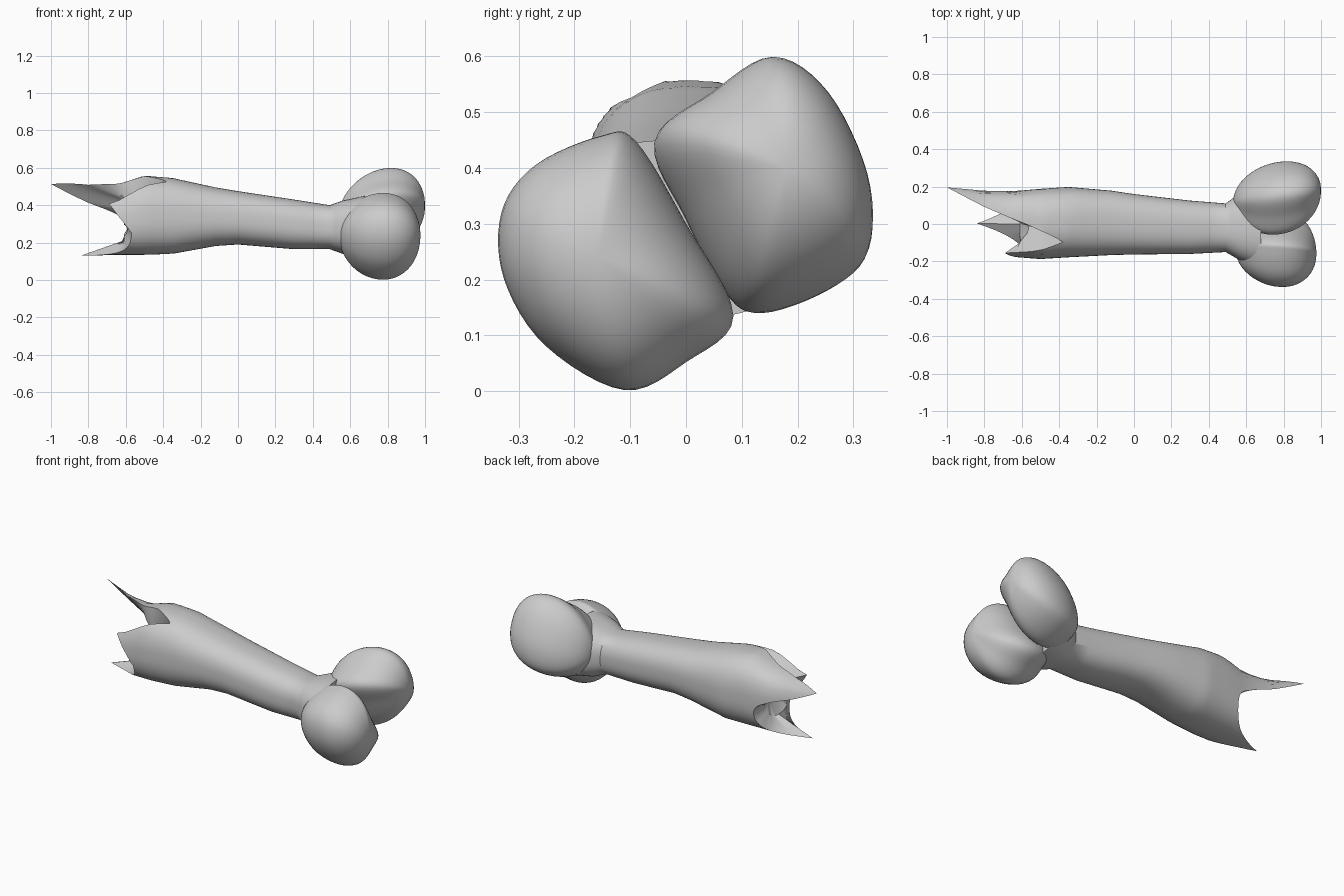
import bpy, bmesh
from math import cos, sin, radians, pi
from mathutils import Vector

if "Cube" in bpy.data.objects:
    bpy.data.objects.remove(bpy.data.objects["Cube"])

N = 72


def loft(name, rings, angle):
    """Skin closed rings of equal length; close both ends with fans."""
    bm = bmesh.new()
    loops = [[bm.verts.new(p) for p in r] for r in rings]
    for a, b in zip(loops, loops[1:]):
        for i in range(len(a)):
            j = (i + 1) % len(a)
            bm.faces.new((a[i], a[j], b[j], b[i]))
    for loop in (loops[0], loops[-1]):
        mid = bm.verts.new(sum((v.co for v in loop), Vector()) / len(loop))
        for i in range(len(loop)):
            bm.faces.new((loop[i], loop[(i + 1) % len(loop)], mid))
    bmesh.ops.recalc_face_normals(bm, faces=bm.faces)
    me = bpy.data.meshes.new(name)
    bm.to_mesh(me)
    bm.free()
    ob = bpy.data.objects.new(name, me)
    bpy.context.collection.objects.link(ob)
    bpy.ops.object.select_all(action='DESELECT')
    ob.select_set(True)
    bpy.context.view_layer.objects.active = ob
    bpy.ops.object.shade_smooth_by_angle(angle=radians(angle))
    return ob


# Shaft stations: x, y min, y max, z min, z max
STATIONS = [(0.68, -0.24, 0.22, 0.13, 0.45), (0.56, -0.19, 0.16, 0.14, 0.425),
            (0.49, -0.15, 0.11, 0.165, 0.40), (0.3, -0.16, 0.125, 0.165, 0.43),
            (0.0, -0.163, 0.16, 0.19, 0.475), (-0.12, -0.166, 0.178, 0.182, 0.495),
            (-0.35, -0.178, 0.198, 0.14, 0.545), (-0.5, -0.188, 0.188, 0.135, 0.555),
            (-0.64, -0.178, 0.175, 0.135, 0.505), (-0.8, -0.175, 0.178, 0.13, 0.5),
            (-1.0, -0.175, 0.2, 0.13, 0.53)]


def section(x):
    for a, b in zip(STATIONS, STATIONS[1:]):
        if x >= b[0]:
            t = min(1, max(0, (a[0] - x) / (a[0] - b[0])))
            return [p + (q - p) * t for p, q in zip(a[1:], b[1:])]
    return STATIONS[-1][1:]


def on_shaft(x, deg, scale=1.0):
    y0, y1, z0, z1 = section(x)
    a, b, c, s = (y1 - y0) / 2, (z1 - z0) / 2, cos(radians(deg)), sin(radians(deg))
    r = scale * (abs(c / a) ** 2.5 + abs(s / b) ** 2.5) ** (-1 / 2.5)
    return Vector((x, (y0 + y1) / 2 + r * c, (z0 + z1) / 2 + r * s))


# Broken edge, alternating splinter tips and notches: angle, x, radial scale, falloff
BREAK = [(45, -1.0, 1.25, 1.25), (120, -0.38, 1, 1.0), (150, -0.69, 0.95, 1.0),
         (205, -0.57, 1, 2.6), (270, -0.84, 1, 2.2), (340, -0.57, 1, 2.2),
         (405, -1.0, 1.25, 1)]


def broken_edge(deg):
    if deg < 45:
        deg += 360
    for i, (p, q) in enumerate(zip(BREAK, BREAK[1:])):
        if deg <= q[0]:
            tip, notch = (p, q) if i % 2 == 0 else (q, p)
            u = (abs(deg - notch[0]) / (q[0] - p[0])) ** p[3]
            return notch[1] + (tip[1] - notch[1]) * u, 1 + (tip[2] - 1) * u * u


degs = [i * 360 / N for i in range(N)]
edge = [broken_edge(d) for d in degs]
rings = [[on_shaft(x, d) for d in degs]
         for x in (0.68, 0.62, 0.56, 0.52, 0.49, 0.4, 0.3, 0.15, 0.0, -0.12, -0.2, -0.28)]
for k in range(1, 11):
    t = k / 10
    rings.append([on_shaft(-0.28 + (x + 0.28) * t, d, 1 + (s - 1) * t * t)
                  for d, (x, s) in zip(degs, edge)])
# solid wedge-shaped inside of the break
for lim, scale in ((-0.61, 0.6), (-0.57, 0.3)):
    rings.append([on_shaft(max(x - 0.02, lim), d, scale) for d, (x, s) in zip(degs, edge)])
loft("shaft", rings, 38)


def smooth_outline(pts, per=6):
    """Closed Catmull-Rom curve through 2D points."""
    out, n = [], len(pts)
    P = [Vector(p) for p in pts]
    for i in range(n):
        a, b, c, d = (P[(i + k) % n] for k in (-1, 0, 1, 2))
        for j in range(per):
            t = j / per
            out.append(0.5 * (2 * b + (c - a) * t + (2 * a - 5 * b + 4 * c - d) * t * t
                              + (3 * b - a - 3 * c + d) * t ** 3))
    return out


def knob(name, outline, x0, peak, x1, lean, power=2.1):
    """Rounded lump: the end outline swept along x with a domed profile."""
    pts = smooth_outline(outline)
    mid = sum(pts, Vector((0, 0))) / len(pts)
    rings, steps = [], 24
    for k in range(steps + 1):
        u = -cos(pi * (0.02 + 0.96 * k / steps))
        pw = power if u > 0 else 1.95
        f = (1 - abs(u) ** pw) ** (1 / pw)
        c = mid + Vector(lean) * u
        x = peak + u * (x1 - peak if u > 0 else peak - x0)
        rings.append([(x, *(c + (p - mid) * f)) for p in pts])
    return loft(name, rings, 60)


knob("front_knob", [(-0.33, 0.32), (-0.27, 0.405), (-0.15, 0.458), (-0.09, 0.448), (0.0, 0.3),
                    (0.085, 0.135), (0.0, 0.052), (-0.11, 0.002), (-0.25, 0.08), (-0.325, 0.2)],
     0.54, 0.775, 0.975, (-0.015, 0.0))
knob("back_knob", [(0.15, 0.595), (0.25, 0.53), (0.322, 0.38), (0.325, 0.25), (0.26, 0.185),
                   (0.14, 0.143), (0.075, 0.18), (0.0, 0.32), (-0.055, 0.45), (0.04, 0.53)],
     0.53, 0.775, 1.0, (0.03, 0.04))
